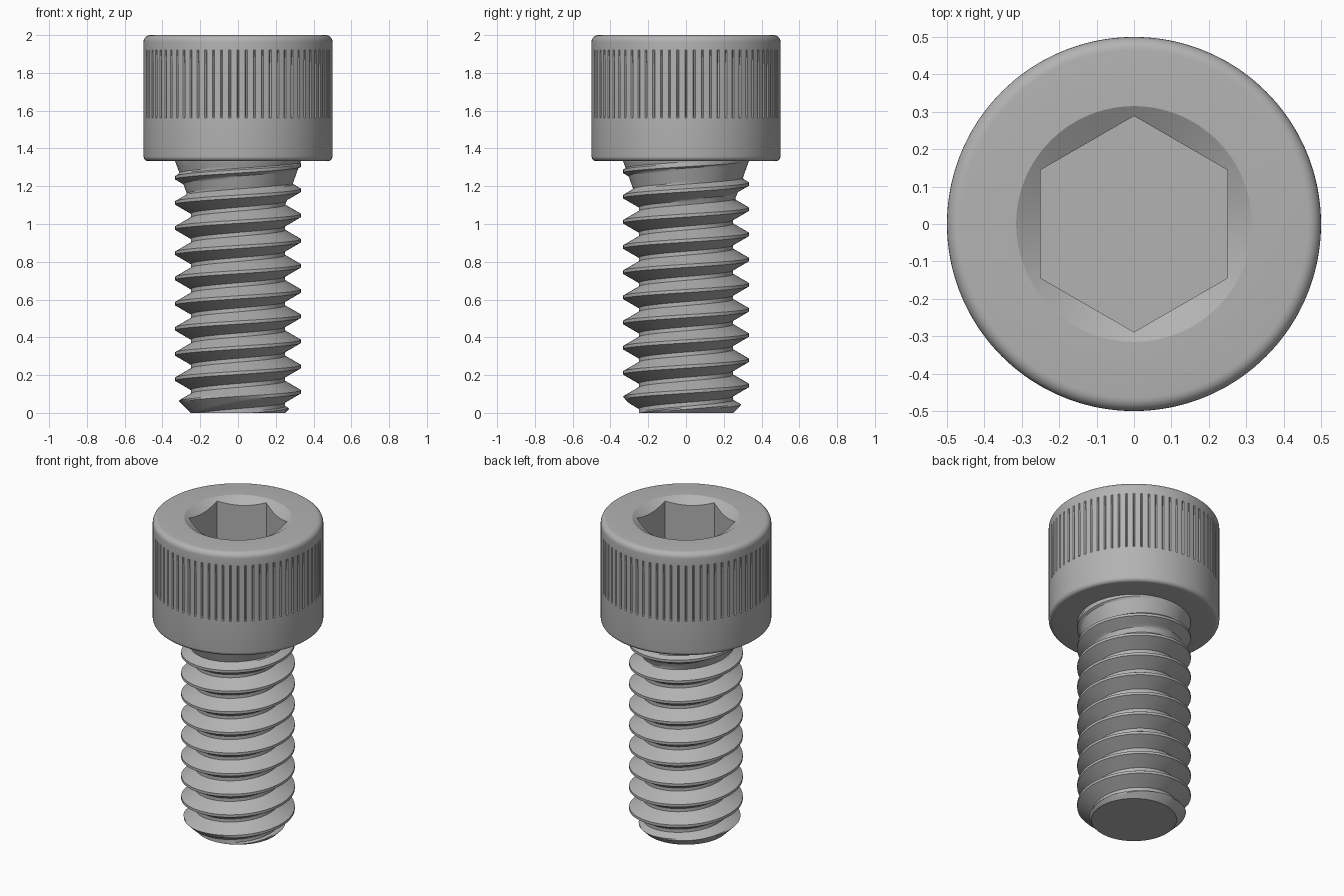
import bpy, bmesh
from math import pi, sin, cos, radians, sqrt

cube = bpy.data.objects.get("Cube")
if cube:
    bpy.data.objects.remove(cube, do_unlink=True)

# Steel material
steel = bpy.data.materials.new("steel grey")
steel.use_nodes = True
colour = (0.45, 0.45, 0.45, 1)
steel.diffuse_color = colour
steel.node_tree.nodes["Principled BSDF"].inputs["Base Color"].default_value = colour

HEAD_R, TOP, SEAT = 0.5, 2.0, 1.333
CREST, ROOT, PITCH = 0.333, 0.25, 0.1333
HEX, SINK, FLOOR = 0.25, 0.315, 1.68


def skin(name, rows, closed):
    """Join rows of points with quads, weld them and fill the open ends."""
    bm = bmesh.new()
    grid = [[bm.verts.new(p) for p in row] for row in rows]
    n = len(grid[0])
    for low, high in zip(grid, grid[1:]):
        for j in range(n if closed else n - 1):
            k = (j + 1) % n
            bm.faces.new((low[j], low[k], high[k], high[j]))
    bmesh.ops.remove_doubles(bm, verts=bm.verts, dist=0.0001)
    bmesh.ops.holes_fill(bm, edges=[e for e in bm.edges if e.is_boundary], sides=0)
    bmesh.ops.recalc_face_normals(bm, faces=bm.faces)
    mesh = bpy.data.meshes.new(name)
    bm.to_mesh(mesh)
    bm.free()
    mesh.materials.append(steel)
    obj = bpy.data.objects.new(name, mesh)
    bpy.context.collection.objects.link(obj)
    bpy.ops.object.select_all(action="DESELECT")
    obj.select_set(True)
    bpy.context.view_layer.objects.active = obj
    bpy.ops.object.shade_smooth_by_angle(angle=radians(28))
    return obj


def polar(r, a, z):
    return (r * cos(a), r * sin(a), z)


# Head: round profile, knurl grooves and hexagonal socket share the same columns
GROOVES, HALF_WIDTH, DEPTH = 72, radians(0.7), 0.01
step = 2 * pi / GROOVES
columns = [(i * step + off, off == 0)
           for i in range(GROOVES) for off in (-HALF_WIDTH, 0, HALF_WIDTH, step / 2)]


def ring(r, z, groove=0):
    return [polar(r - groove * in_groove, a, z) for a, in_groove in columns]


def fillet(radius, z, start):
    angles = [radians(start + 15 * i) for i in range(7)]
    return [ring(HEAD_R - radius + radius * cos(t), z + radius * sin(t)) for t in angles]


def hex_radius(a):
    return HEX / cos((a + pi / 6) % (pi / 3) - pi / 6)


hexagon = [(hex_radius(a), a) for a, _ in columns]
rows = [ring(CREST - 0.01, SEAT)]
rows += fillet(0.025, SEAT + 0.025, -90)
rows += [ring(HEAD_R, 1.56), ring(HEAD_R, 1.57, DEPTH),
         ring(HEAD_R, 1.84, DEPTH), ring(HEAD_R, 1.92)]
rows += fillet(0.035, TOP - 0.035, 0)
rows += [ring(SINK, TOP)]
rows += [[polar(r, a, TOP - 0.6 * (SINK - r)) for r, a in hexagon]]
rows += [[polar(r, a, FLOOR) for r, a in hexagon]]
skin("socket_head", rows, True)

# Threaded shank: helical rows, clipped by the end chamfer and the run-out cone
SEGMENTS, FLANK = 96, 6
flat, root = 0.0625, 0.4235
up = [flat + (root - flat) * i / FLANK for i in range(FLANK + 1)]
turn = up + [1 - u for u in reversed(up)]


def shank_point(turns, u, a):
    z = 0.112 + PITCH * (turns + u + a / (2 * pi))
    z = min(max(z, 0), SEAT + 0.002)
    phase = ((z - 0.112) / PITCH - a / (2 * pi)) % 1
    away = min(phase, 1 - phase)
    r = CREST - max(0, away - flat) * PITCH * sqrt(3)
    r = max(r, ROOT, CREST - 0.36 * (SEAT - z))
    return polar(min(r, CREST, ROOT + z), a, z)


angles = [2 * pi * i / SEGMENTS for i in range(SEGMENTS + 1)]
skin("threaded_shank",
     [[shank_point(k, u, a) for a in angles] for k in range(-3, 11) for u in turn], False)
